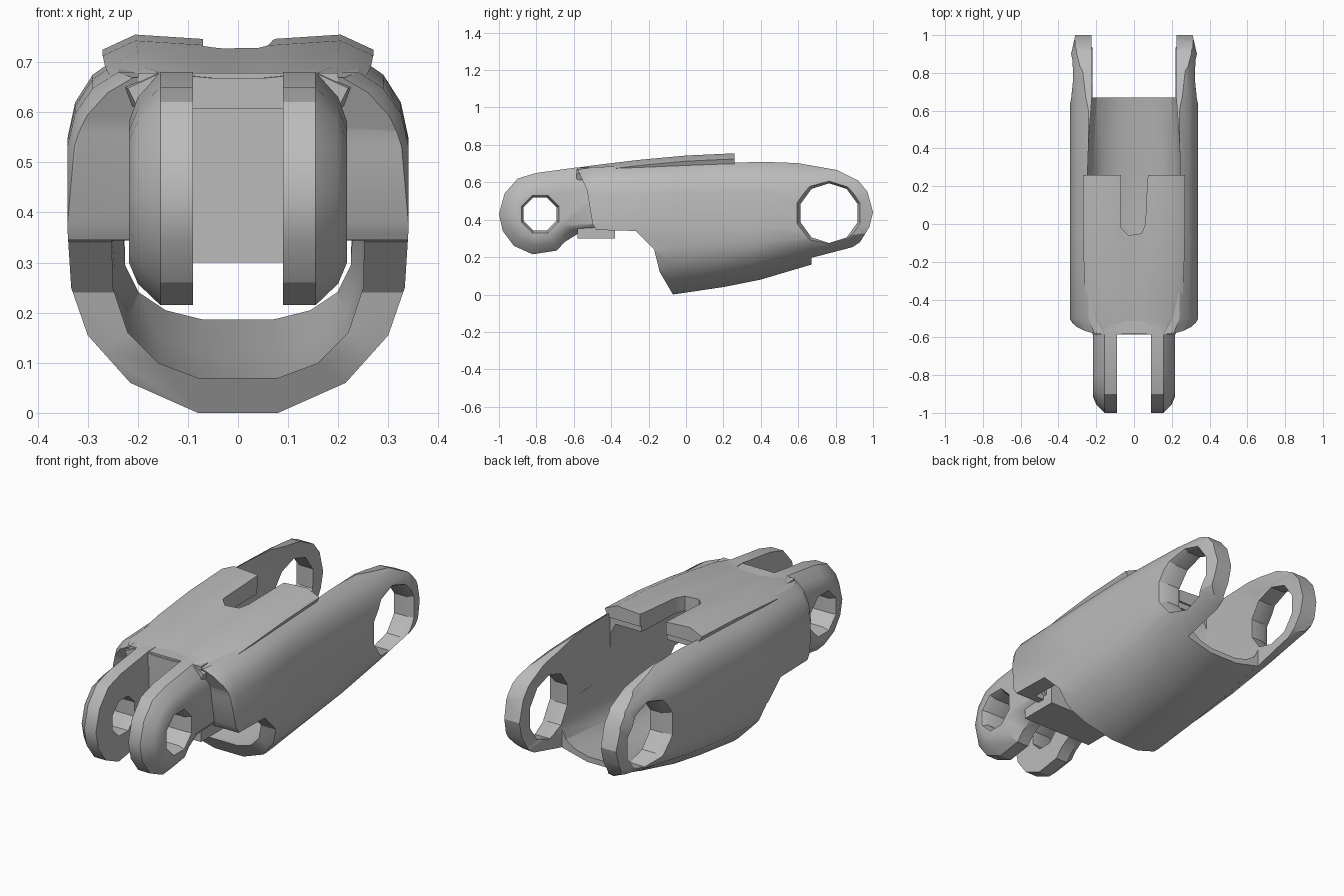
import bpy
import bmesh
from math import cos, sin, pi

cube = bpy.data.objects.get("Cube")
if cube:
    bpy.data.objects.remove(cube)

grey = bpy.data.materials.new("plain grey")
grey.use_nodes = True
grey.diffuse_color = (0.5, 0.5, 0.5, 1)
grey.node_tree.nodes["Principled BSDF"].inputs["Base Color"].default_value = (0.5, 0.5, 0.5, 1)


def loft(name, rings):
    """Skin a list of equal-length point rings into a closed solid."""
    bm = bmesh.new()
    rows = [[bm.verts.new(p) for p in ring] for ring in rings]
    n = len(rows[0])
    for a, b in zip(rows, rows[1:]):
        for i in range(n):
            j = (i + 1) % n
            bm.faces.new((a[i], a[j], b[j], b[i]))
    bm.faces.new(rows[0])
    bm.faces.new(rows[-1])
    bmesh.ops.recalc_face_normals(bm, faces=bm.faces)
    mesh = bpy.data.meshes.new(name)
    bm.to_mesh(mesh)
    bm.free()
    mesh.materials.append(grey)
    ob = bpy.data.objects.new(name, mesh)
    bpy.context.collection.objects.link(ob)
    return ob


def mirrored(half, y):
    """Symmetric cross-section at depth y from its right half."""
    return [(x, y, z) for x, z in half] + [(-x, y, z) for x, z in reversed(half)]


def across(profile, x):
    return [(x, y, z) for y, z in profile]


def box(name, w, y0, y1, z0, z1):
    return loft(name, [mirrored([(w, z0), (w, z1)], y) for y in (y0, y1)])


def circle(y, z, r, n):
    return [(y + r * cos(2 * pi * (i + 0.5) / n), z + r * sin(2 * pi * (i + 0.5) / n)) for i in range(n)]


def apply_boolean(ob, tool, operation="DIFFERENCE", keep=False):
    tool.hide_render = True
    mod = ob.modifiers.new("cut", "BOOLEAN")
    mod.operation = operation
    mod.solver = "EXACT"
    mod.object = tool
    bpy.context.view_layer.objects.active = ob
    bpy.ops.object.modifier_apply(modifier=mod.name)
    if not keep:
        bpy.data.objects.remove(tool)


def finish(ob):
    bpy.ops.object.select_all(action="DESELECT")
    ob.select_set(True)
    bpy.context.view_layer.objects.active = ob
    bpy.ops.object.shade_smooth_by_angle(angle=0.5)


MID = 0.36


def section(half, y, wide, low, high):
    """Scale a half section in width, and below and above its waist."""
    pts = []
    for x, z in half:
        k = (MID - low) / MID if z < MID else (high - MID) / (0.71 - MID)
        pts.append((x * wide, MID + (z - MID) * k))
    return mirrored(pts, y)


# Outer shell: lofted tube trimmed by the side outline
outer = [(0.08, 0), (0.215, 0.06), (0.3, 0.155), (0.333, 0.25), (0.34, MID),
         (0.34, 0.55), (0.325, 0.62), (0.29, 0.675), (0.24, 0.71)]
stations = [(-0.62, 0.8, 0, 0.665), (-0.57, 0.89, 0, 0.67), (-0.5, 1, 0, 0.68),
            (-0.07, 1, 0, 0.70), (0.2, 1, 0.04, 0.71), (0.4, 1, 0.08, 0.71),
            (0.67, 1, 0.16, 0.70), (0.9, 0.98, 0.23, 0.68), (1.02, 0.9, 0.28, 0.66)]
shell = loft("shell", [section(outer, *s) for s in stations])
outline = [(-0.585, 0.68), (-0.53, 0.56), (-0.5, 0.38), (-0.48, 0.345), (-0.27, 0.34),
           (-0.17, 0.24), (-0.14, 0.12), (-0.07, 0), (-0.05, -0.1), (0.6, -0.1),
           (0.82, 0.205), (0.93, 0.28), (0.98, 0.36), (1, 0.44), (0.97, 0.55),
           (0.92, 0.61), (0.81, 0.665), (0.6, 0.702), (0.4, 0.8), (-0.58, 0.8)]
apply_boolean(shell, loft("trim", [across(outline, x) for x in (-0.5, 0.5)]), "INTERSECT")

# Hollow channel inside the shell, open above and behind
inner = [(0.08, 0.07), (0.16, 0.1), (0.22, 0.16), (0.25, 0.25), (0.252, MID), (0.25, 0.6), (0.22, 0.655)]
apply_boolean(shell, loft("channel", [section(inner, *s) for s in (
    (-0.44, 1, 0, 0.68), (-0.07, 1, 0, 0.71), (0.3, 0.98, 0.07, 0.71),
    (0.67, 0.9, 0.145, 0.71), (1.1, 0.9, 0.145, 0.71))]))
apply_boolean(shell, loft("top_opening", [
    mirrored([(w, 0.4), (w, 1)], y)
    for y, w in ((0.25, 0.247), (0.45, 0.24), (0.69, 0.222), (1.1, 0.223))]))
apply_boolean(shell, box("rear_opening", 0.221, 0.67, 1.2, -0.2, 1.1))

# Rear pin holes with a flared outer rim
for side in (-1, 1):
    rings = [across(circle(0.765, 0.435, r, 10), side * x)
             for x, r in ((0.1, 0.16), (0.3, 0.16), (0.36, 0.19))]
    apply_boolean(shell, loft("rear_hole", rings))

# Raised cover plate on top
cover_rings = []
for y, w, top in ((-0.585, 0.22, 0.678), (-0.5, 0.25, 0.69), (-0.25, 0.265, 0.72),
                  (0, 0.27, 0.743), (0.26, 0.27, 0.755)):
    low = top - 0.07
    cover_rings.append(mirrored(
        [(0.05, low), (w - 0.02, low), (w, top - 0.03), (w - 0.065, top), (0.05, top - 0.01)], y))
cover = loft("top_cover", cover_rings)

# Notch through cover and shell roof
notch_plan = [(-0.07, 0.4), (-0.07, -0.02), (-0.03, -0.06), (0.04, -0.05), (0.06, 0), (0.07, 0.22), (0.09, 0.4)]
notch = loft("notch", [[(x, y, z) for x, y in notch_plan] for z in (0.5, 0.9)])
apply_boolean(shell, notch, keep=True)
apply_boolean(cover, notch)

# Solid root between the front lugs
root = box("lug_root", 0.2, -0.58, -0.38, 0.3, 0.678)

# Front lugs: rounded ears, domed outwards, with pin holes
ear = [(-1, 0.43), (-0.97, 0.54), (-0.9, 0.62), (-0.8, 0.65), (-0.58, 0.68), (-0.42, 0.68),
       (-0.42, 0.345), (-0.57, 0.33), (-0.65, 0.28), (-0.69, 0.235), (-0.82, 0.215),
       (-0.92, 0.26), (-0.98, 0.34)]
CY, CZ = -0.78, 0.43
parts = [shell, cover, root]
for side, label in ((-1, "right"), (1, "left")):
    rings = []
    for x, k in ((0.09, 1), (0.155, 1), (0.2, 0.8), (0.218, 0.6)):
        scaled = [(y if y > -0.5 else CY + (y - CY) * k, CZ + (z - CZ) * k) for y, z in ear]
        rings.append(across(scaled, side * x))
    lug = loft(label + "_front_lug", rings)
    hole = [across(circle(CY, CZ, r, 8), side * x) for x, r in ((0.05, 0.095), (0.19, 0.095), (0.23, 0.115))]
    apply_boolean(lug, loft("front_hole", hole))
    parts.append(lug)

for part in parts:
    finish(part)
